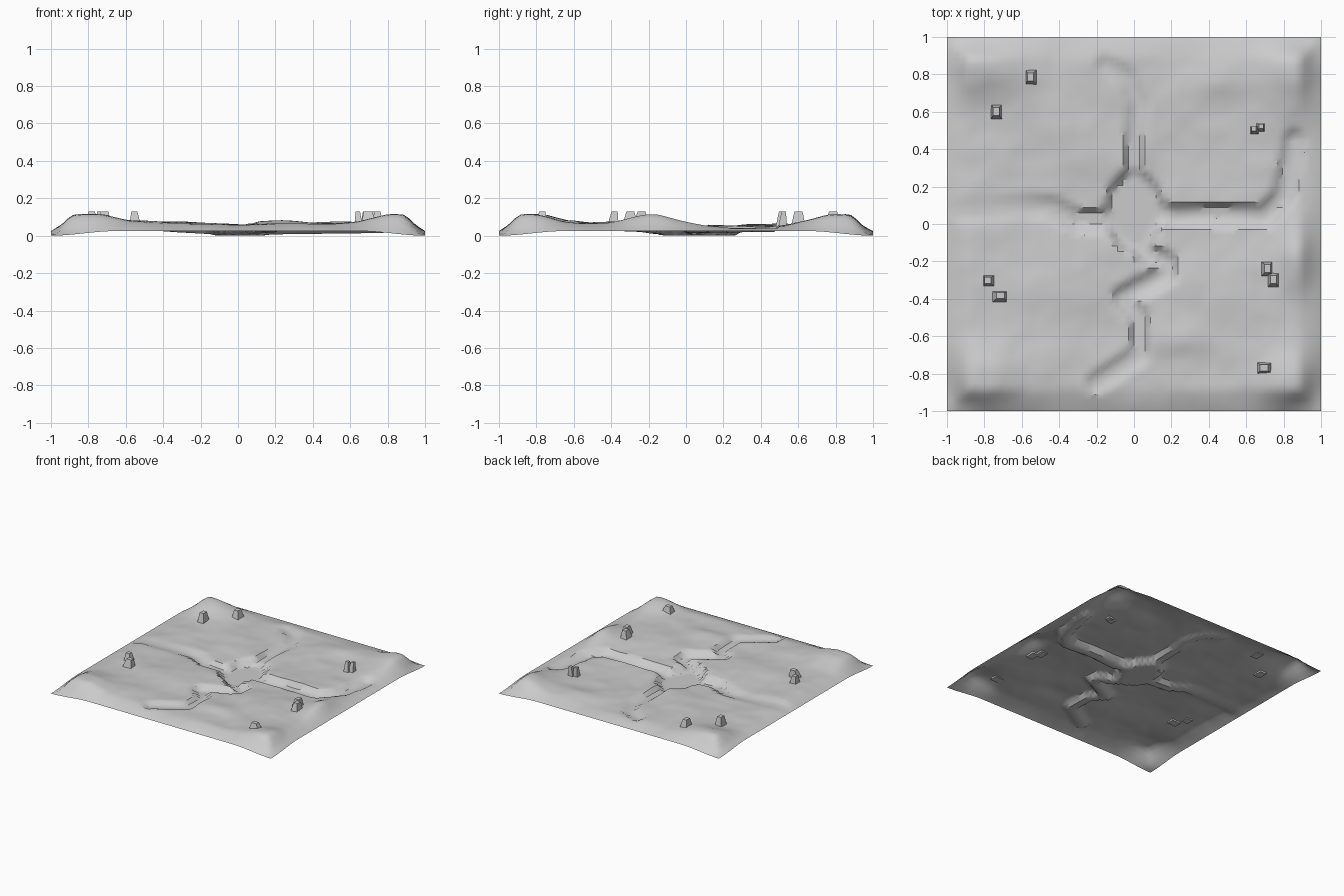
import bpy, bmesh, math, random
from mathutils import Vector, noise

if "Cube" in bpy.data.objects:
    bpy.data.objects.remove(bpy.data.objects["Cube"])

random.seed(4)
N = 68  # terrain cells per side


def smooth(a, b, v):
    t = max(0.0, min(1.0, (v - a) / (b - a)))
    return t * t * (3 - 2 * t)


# Hills: x, y, radius x, radius y, added height
HILLS = [(-.8, -.82, .2, .18, .06), (.84, -.85, .18, .16, .058), (.85, .82, .16, .2, .06),
         (-.82, .84, .24, .16, .062), (.88, -.17, .1, .16, .055), (-.88, -.1, .14, .25, .022),
         (-.35, -.2, .2, .2, .016), (.25, -.62, .18, .08, .02), (-.35, .55, .25, .25, .012),
         (.45, .75, .2, .1, .022), (.5, -.3, .3, .25, .01), (-.45, -.75, .2, .2, .012)]

# Streams leaving the central pool: (points, half width, bed height at start, at end)
STREAMS = [
    ([(-.1, .03), (-.3, .02), (-.45, .09), (-.6, .09), (-.93, .07)], .035, .006, .05),
    ([(.1, .08), (.2, .04), (.45, .05), (.7, .04), (.8, .15), (.86, .45)], .032, .004, .02),
    ([(.03, -.1), (.07, -.16), (.17, -.2), (.17, -.27), (-.06, -.39), (.03, -.5),
      (.03, -.7), (-.2, -.85)], .03, .004, .045),
    ([(0, .25), (.0, .42), (.02, .65), (-.03, .78), (-.15, .85)], .025, .02, .04)]


def stream_at(p, pts):
    best, n = (9, 0), len(pts) - 1
    for i in range(n):
        a, b = Vector(pts[i]), Vector(pts[i + 1])
        t = max(0, min(1, (p - a).dot(b - a) / (b - a).length_squared))
        best = min(best, ((a.lerp(b, t) - p).length, (i + t) / n))
    return best


def height(x, y):
    p = Vector((x, y))
    z = .05 + .011 * noise.noise((x * 4, y * 4, 2)) + .004 * noise.noise((x * 11, y * 11, 5))
    z += .012 * smooth(.1, -.4, y)
    for hx, hy, rx, ry, h in HILLS:
        z += h * math.exp(-((x - hx) / rx) ** 2 - ((y - hy) / ry) ** 2)
    z = min(z, .115 + .1 * (z - .115))
    # Carved stream beds
    for pts, w, z0, z1 in STREAMS:
        d, t = stream_at(p, pts)
        bed = min(z, z0 + (z1 - z0) * t)
        z += (bed - z) * (1 - smooth(w, w + .035, d))
    # Central pool
    d = math.hypot(x / .14, (y - .07) / .21) + .12 * noise.noise((x * 9, y * 9, 0))
    z += (.001 - z) * (1 - smooth(.9, 1.12, d))
    # Border drops to a low rim, reaching zero at the corners
    rim = .025 * smooth(1, .65, min(abs(x), abs(y)))
    k = smooth(-.02, .13, 1 - max(abs(x), abs(y)))
    k *= 1 - .6 * smooth(1.75, 2, abs(x) + abs(y))
    k = 0.12 * (1 - smooth(.6, 1, min(abs(x), abs(y)))) * (1 - k) + k
    if max(abs(x), abs(y)) > .9999:
        return rim
    return max(0, rim + (z - rim) * k)


# Terrain sheet
bm = bmesh.new()
bmesh.ops.create_grid(bm, x_segments=N, y_segments=N, size=1)
for v in bm.verts:
    v.co.z = height(v.co.x, v.co.y)
me = bpy.data.meshes.new("terrain")
bm.to_mesh(me)
bm.free()
terrain = bpy.data.objects.new("terrain", me)
bpy.context.collection.objects.link(terrain)
bpy.context.view_layer.objects.active = terrain
terrain.select_set(True)
bpy.ops.object.shade_smooth_by_angle(angle=math.radians(35))


# Tapered boulders standing on the land
def boulder(x, y, w, d):
    bm = bmesh.new()
    bmesh.ops.create_cube(bm, size=1)
    sx, sy = random.uniform(-.008, .008), random.uniform(0, .01)
    for v in bm.verts:
        top = v.co.z > 0
        k = .55 if top else 1
        v.co = (x + v.co.x * w * k + sx * top, y + v.co.y * d * k + sy * top,
                .128 if top else height(x, y) - .012)
    me = bpy.data.meshes.new("boulder")
    bm.to_mesh(me)
    bm.free()
    bpy.context.collection.objects.link(bpy.data.objects.new("boulder", me))


for b in [(-.55, .785, .06, .08), (-.735, .6, .06, .08), (-.775, -.305, .06, .06),
          (-.72, -.39, .08, .06), (.71, -.24, .06, .08), (.745, -.3, .06, .08),
          (.7, -.77, .08, .06), (.645, .5, .045, .045), (.675, .515, .045, .045)]:
    boulder(*b)
